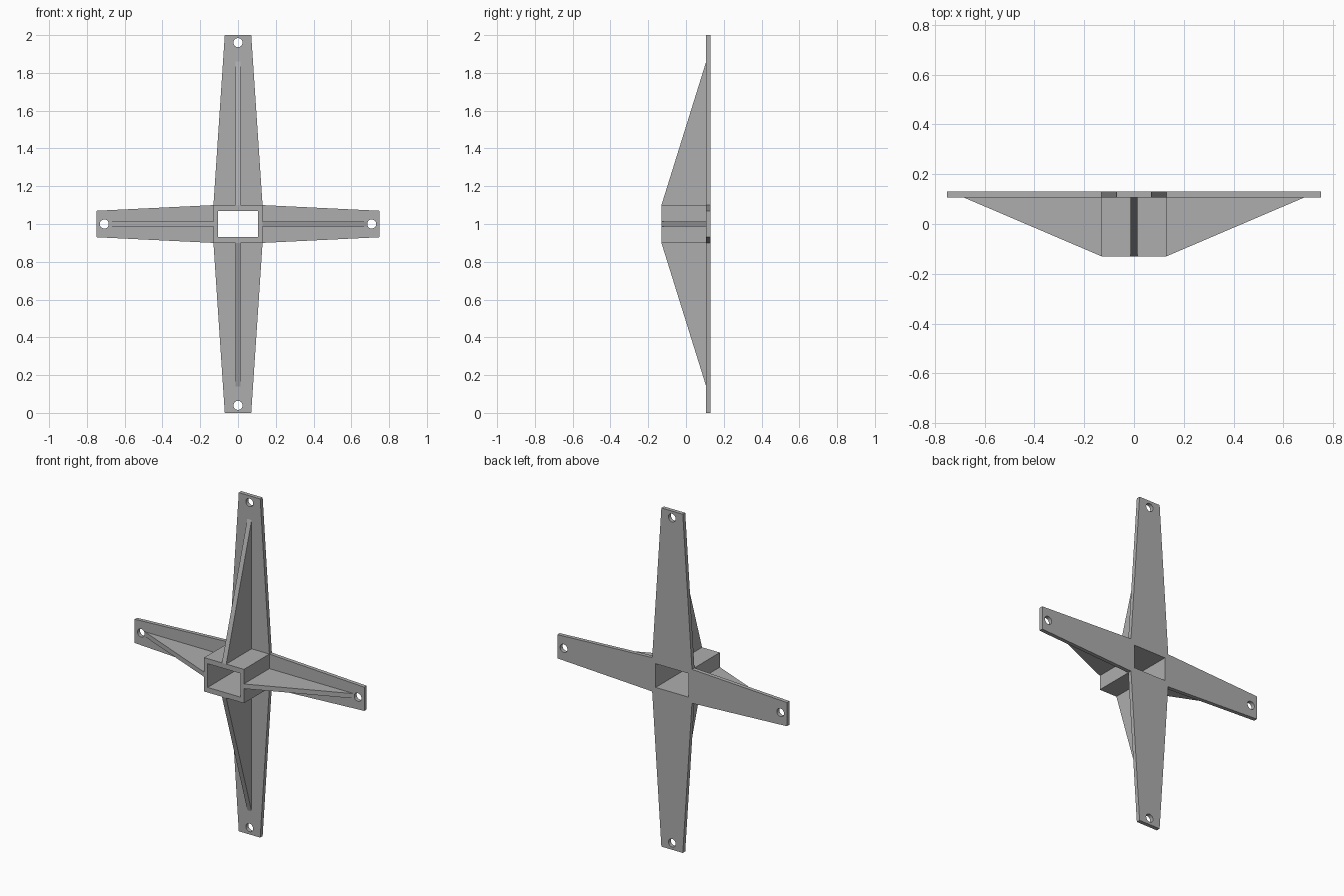
import bpy, bmesh, math
from mathutils import Matrix

cube = bpy.data.objects.get("Cube")
if cube:
    bpy.data.objects.remove(cube)

grey = bpy.data.materials.new("plain_grey")
grey.use_nodes = True
colour = (0.42, 0.42, 0.42, 1)
grey.diffuse_color = colour
grey.node_tree.nodes["Principled BSDF"].inputs["Base Color"].default_value = colour

MID = 1.0                       # height of the hub centre
FRONT, PLATE, BACK = -0.13, 0.107, 0.13
HUB_X, HUB_Z = 0.13, 0.10       # hub half sizes
END_X, END_Z, TIP = 0.75, 1.0, 0.07


def finish(name, mesh):
    mesh.materials.clear()
    mesh.materials.append(grey)
    obj = bpy.data.objects.new(name, mesh)
    bpy.context.collection.objects.link(obj)
    return obj


def slab(name, loops, y0, y1):
    """Fill the x-z loops (inner loops become holes) and extrude from y0 to y1."""
    curve = bpy.data.curves.new(name, "CURVE")
    curve.dimensions = "2D"
    curve.fill_mode = "BOTH"
    curve.extrude = (y1 - y0) / 2
    for loop in loops:
        spline = curve.splines.new("POLY")
        spline.points.add(len(loop) - 1)
        for point, (x, z) in zip(spline.points, loop):
            point.co = (x, z, 0, 1)
        spline.use_cyclic_u = True
    helper = bpy.data.objects.new(name + "_outline", curve)
    mesh = bpy.data.meshes.new_from_object(helper)
    bpy.data.objects.remove(helper)
    mesh.transform(Matrix.Translation((0, (y0 + y1) / 2, MID)) @ Matrix.Rotation(math.pi / 2, 4, "X"))
    bm = bmesh.new()
    bm.from_mesh(mesh)
    bmesh.ops.remove_doubles(bm, verts=bm.verts, dist=1e-5)
    bmesh.ops.recalc_face_normals(bm, faces=bm.faces)
    for face in bm.faces:
        face.smooth = False
    bm.to_mesh(mesh)
    bm.free()
    return finish(name, mesh)


def rect(w, h):
    return [(-w, -h), (w, -h), (w, h), (-w, h)]


def circle(cx, cz, r=0.024, n=24):
    return [(cx + r * math.cos(math.tau * i / n), cz + r * math.sin(math.tau * i / n)) for i in range(n)]


def rib(name, base, tip, angle):
    """Triangular web running out from the hub, turned about the y axis."""
    bm = bmesh.new()
    half = 0.014
    verts = [bm.verts.new((r, y, -half)) for r, y in ((base, FRONT), (tip, PLATE), (base, PLATE))]
    face = bm.faces.new(verts)
    new = bmesh.ops.extrude_face_region(bm, geom=[face])["geom"]
    bmesh.ops.translate(bm, vec=(0, 0, 2 * half), verts=[v for v in new if isinstance(v, bmesh.types.BMVert)])
    bmesh.ops.recalc_face_normals(bm, faces=bm.faces)
    bm.transform(Matrix.Translation((0, 0, MID)) @ Matrix.Rotation(angle, 4, "Y"))
    mesh = bpy.data.meshes.new(name)
    bm.to_mesh(mesh)
    bm.free()
    finish(name, mesh)


# Four-armed back plate with bolt holes and the hub opening
quarter = [(END_X, TIP), (HUB_X, HUB_Z), (TIP, END_Z)]
outline = (quarter
           + [(-x, z) for x, z in reversed(quarter)]
           + [(-x, -z) for x, z in quarter]
           + [(x, -z) for x, z in reversed(quarter)])
opening = rect(0.107, 0.07)
bolts = [circle(s * 0.708, 0) for s in (-1, 1)] + [circle(0, s * 0.96) for s in (-1, 1)]
slab("cross_plate", [outline, opening] + bolts, PLATE, BACK)

# Rectangular socket standing on the plate
slab("hub_socket", [rect(HUB_X, HUB_Z), opening], FRONT, PLATE)

# Stiffening ribs along the arms
for name, base, tip, turn in (("left_rib", HUB_X, 0.685, 0), ("lower_rib", HUB_Z, 0.86, 1),
                              ("right_rib", HUB_X, 0.685, 2), ("upper_rib", HUB_Z, 0.86, 3)):
    rib(name, base, tip, turn * math.pi / 2)
